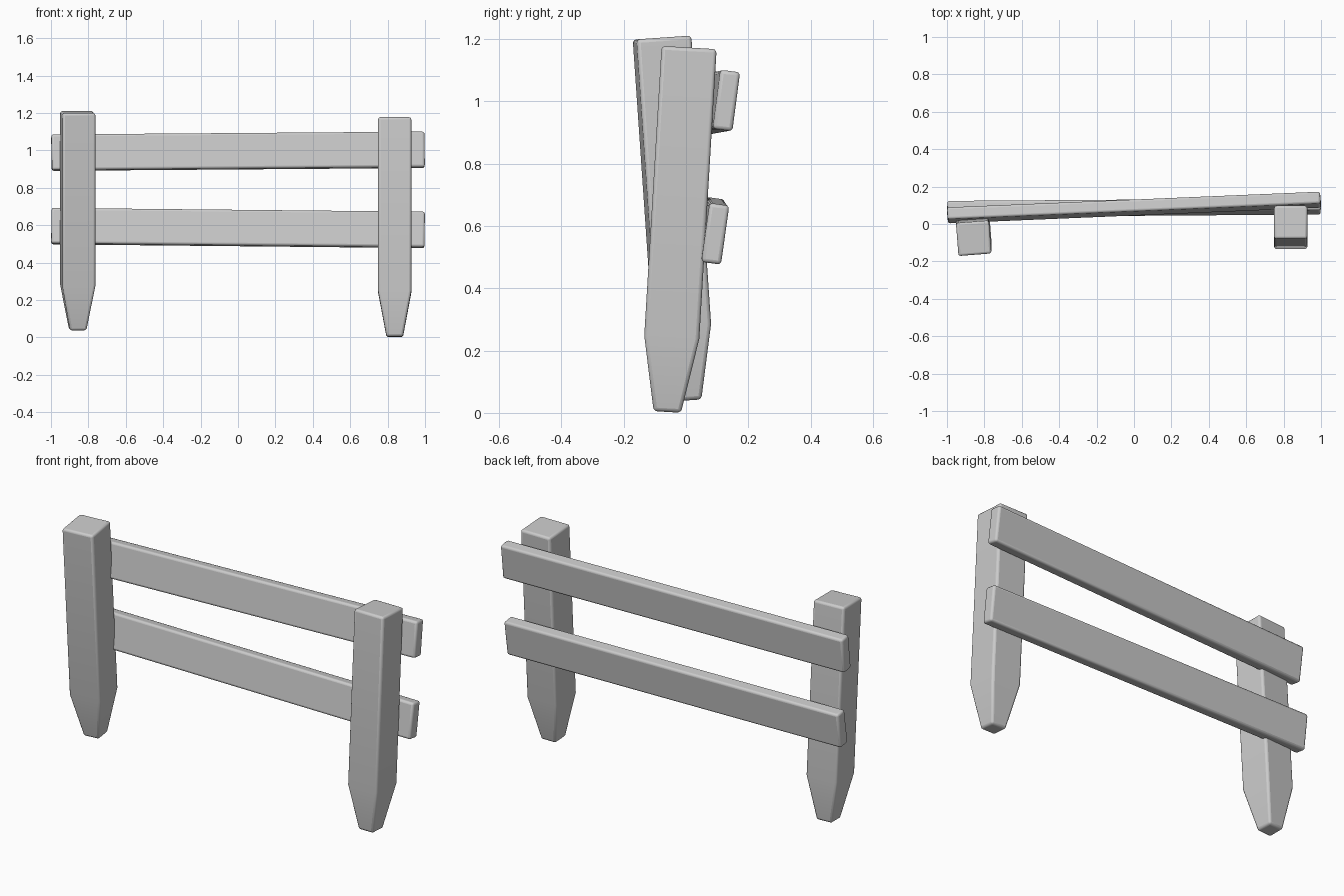
import bpy
import bmesh
from math import radians, atan2
from mathutils import Matrix, Vector

if "Cube" in bpy.data.objects:
    bpy.data.objects.remove(bpy.data.objects["Cube"])


def finish(name, bm, matrix, bevel):
    """Turn a bmesh into a placed object with softly rounded edges."""
    bmesh.ops.recalc_face_normals(bm, faces=bm.faces)
    mesh = bpy.data.meshes.new(name)
    bm.to_mesh(mesh)
    bm.free()
    obj = bpy.data.objects.new(name, mesh)
    bpy.context.collection.objects.link(obj)
    obj.matrix_world = matrix
    mod = obj.modifiers.new("Rounded edges", 'BEVEL')
    mod.width = bevel
    mod.segments = 3
    mod.limit_method = 'ANGLE'
    mod.angle_limit = radians(30)
    bpy.ops.object.select_all(action='DESELECT')
    obj.select_set(True)
    bpy.context.view_layer.objects.active = obj
    bpy.ops.object.shade_smooth_by_angle(angle=radians(35))
    return obj


def post(name, bottom, top, twist):
    """Square stake with a tapered foot, leaning from bottom to top."""
    bottom, top = Vector(bottom), Vector(top)
    axis = top - bottom
    bm = bmesh.new()
    rings = []
    for half, z in ((0.044, 0), (0.0885, 0.24), (0.0885, axis.length)):
        rings.append([bm.verts.new((sx * half, sy * half, z))
                      for sx, sy in ((-1, -1), (1, -1), (1, 1), (-1, 1))])
    for a, b in zip(rings, rings[1:]):
        for i in range(4):
            j = (i + 1) % 4
            bm.faces.new((a[i], a[j], b[j], b[i]))
    bm.faces.new(rings[0][::-1])
    bm.faces.new(rings[-1])
    lean = Matrix.Rotation(-atan2(axis.y, axis.z), 4, 'X')
    turn = Matrix.Rotation(radians(twist), 4, 'Z')
    return finish(name, bm, Matrix.Translation(bottom) @ lean @ turn, 0.012)


def rail(name, left, right, tilt):
    """Flat board running between two end centres, tilted about its length."""
    left, right = Vector(left), Vector(right)
    d = right - left
    bm = bmesh.new()
    bmesh.ops.create_cube(bm, size=1)
    bmesh.ops.scale(bm, vec=(d.length, 0.064, 0.191), verts=bm.verts)
    rot = (Matrix.Rotation(atan2(d.y, d.x), 4, 'Z')
           @ Matrix.Rotation(-atan2(d.z, d.x), 4, 'Y')
           @ Matrix.Rotation(radians(tilt), 4, 'X'))
    return finish(name, bm, Matrix.Translation((left + right) / 2) @ rot, 0.012)


# Posts, each leaning its own way
post("left_post", (-0.857, 0.003, 0.04), (-0.857, -0.077, 1.205), 4.5)
post("right_post", (0.838, -0.060, 0.003), (0.838, 0.010, 1.173), 0)

# Rails fixed to the back of the posts
rail("upper_rail", (-0.997, 0.046, 0.988), (0.997, 0.130, 1.003), -7.5)
rail("lower_rail", (-0.998, 0.080, 0.595), (0.998, 0.094, 0.575), -8)
